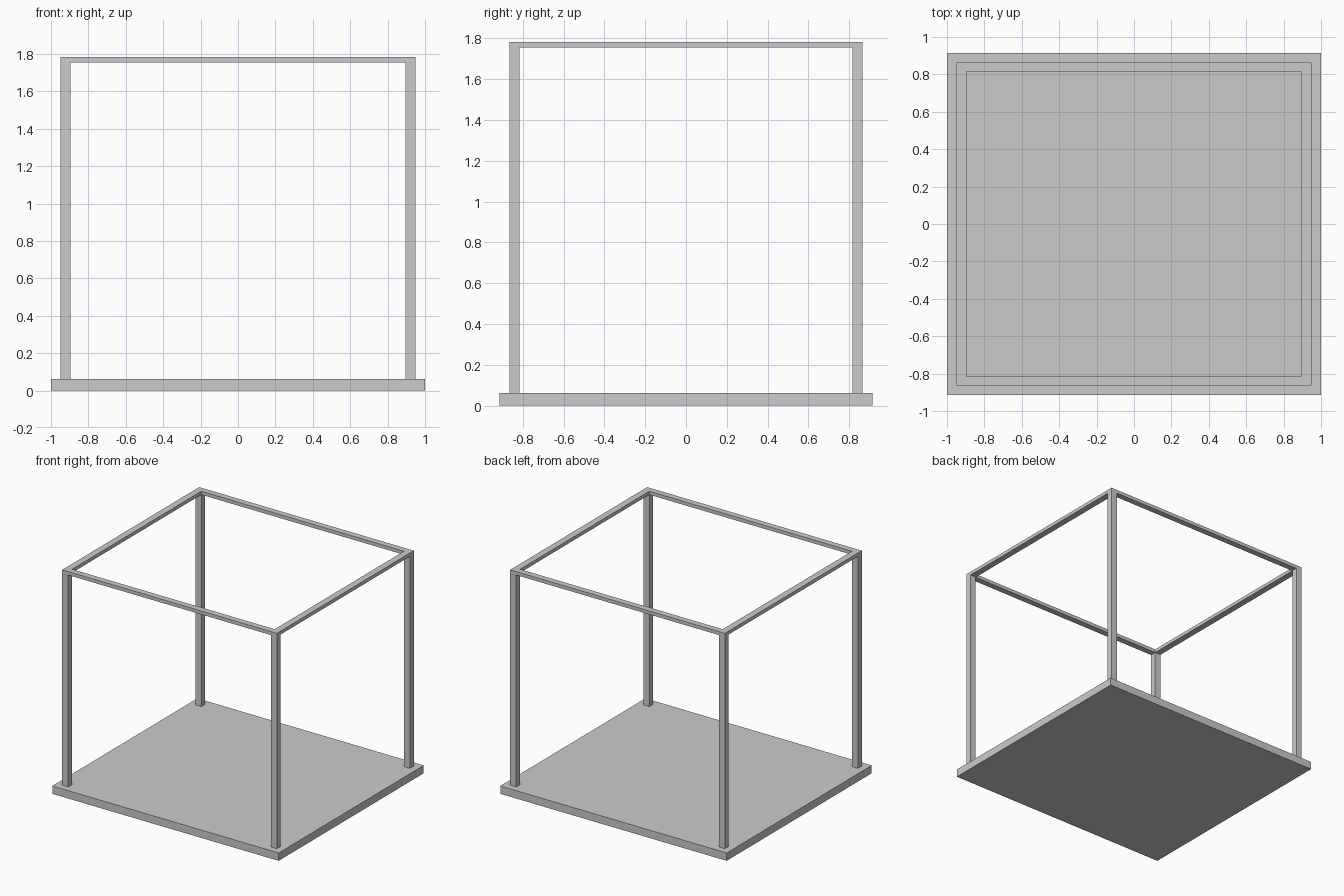
import bpy

if "Cube" in bpy.data.objects:
    bpy.data.objects.remove(bpy.data.objects["Cube"])

BASE_X, BASE_Y, BASE_TOP = 1.0, 0.915, 0.063
OUT_X, OUT_Y = 0.948, 0.864      # outer edge of the frame
IN_X, IN_Y = 0.895, 0.815        # inner edge of the frame
RAIL_Z, TOP_Z = 1.755, 1.783


def box(name, x, y, z):
    """Box spanning the given (min, max) ranges."""
    spans = (x, y, z)
    bpy.ops.mesh.primitive_cube_add(size=1, location=[(a + b) / 2 for a, b in spans])
    ob = bpy.context.object
    ob.name = name
    ob.scale = [abs(b - a) for a, b in spans]
    bpy.ops.object.transform_apply(location=False, rotation=False, scale=True)
    return ob


# floor slab
box("base_slab", (-BASE_X, BASE_X), (-BASE_Y, BASE_Y), (0, BASE_TOP))

# four corner posts
for sx, side in ((-1, "left"), (1, "right")):
    for sy, end in ((-1, "front"), (1, "back")):
        box(f"{end}_{side}_post", (sx * IN_X, sx * OUT_X), (sy * IN_Y, sy * OUT_Y),
            (BASE_TOP, RAIL_Z))

# top frame: long rails front and back, short rails fitted between them
for s, end, side in ((-1, "front", "left"), (1, "back", "right")):
    box(f"{end}_rail", (-OUT_X, OUT_X), (s * IN_Y, s * OUT_Y), (RAIL_Z, TOP_Z))
    box(f"{side}_rail", (s * IN_X, s * OUT_X), (-IN_Y, IN_Y), (RAIL_Z, TOP_Z))
